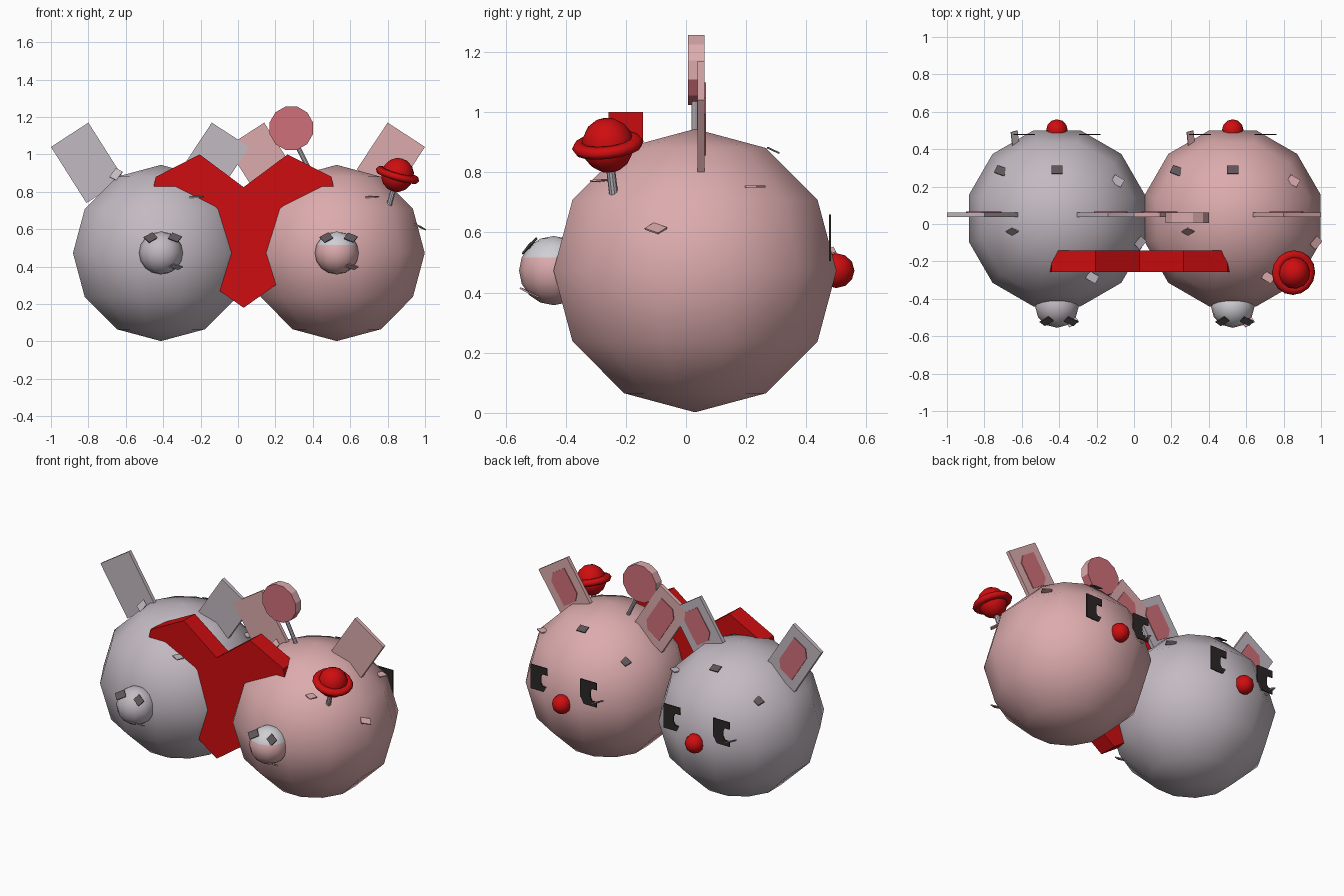
import bpy, bmesh, math
from mathutils import Matrix, Vector, Euler

if "Cube" in bpy.data.objects:
    bpy.data.objects.remove(bpy.data.objects["Cube"])


def material(name, rgb):
    m = bpy.data.materials.new(name)
    m.diffuse_color = (*rgb, 1)
    m.use_nodes = True
    m.node_tree.nodes["Principled BSDF"].inputs["Base Color"].default_value = m.diffuse_color
    return m


GREY = material("soft_grey", (0.55, 0.49, 0.54))
PINK = material("soft_pink", (0.72, 0.41, 0.42))
ROSE = material("rose", (0.62, 0.16, 0.19))
RED = material("red", (0.62, 0.004, 0.005))
BLACK = material("eye_black", (0.025, 0.02, 0.02))
DARK = material("dark_tuft", (0.11, 0.09, 0.095))
PALE = material("pale_grey", (0.62, 0.62, 0.66))


def finish(name, bm, mats, smooth=False):
    bmesh.ops.recalc_face_normals(bm, faces=bm.faces)
    me = bpy.data.meshes.new(name)
    for f in bm.faces:
        f.smooth = smooth
    bm.to_mesh(me)
    bm.free()
    for m in mats:
        me.materials.append(m)
    ob = bpy.data.objects.new(name, me)
    bpy.context.collection.objects.link(ob)
    return ob


def ball(name, loc, scale, mat, seg=12, rings=6, rot=None):
    bm = bmesh.new()
    bmesh.ops.create_uvsphere(bm, u_segments=seg, v_segments=rings, radius=1)
    m = Matrix.Translation(loc) @ (rot or Matrix.Identity(4)) @ Matrix.Diagonal((*scale, 1))
    bm.transform(m)
    return finish(name, bm, [mat], True)


def plate(name, outline, y0, y1, mat):
    """Outline in x, z extruded from y0 to y1."""
    bm = bmesh.new()
    f = bm.faces.new([bm.verts.new((x, y0, z)) for x, z in outline])
    r = bmesh.ops.extrude_face_region(bm, geom=[f])
    vs = [v for v in r["geom"] if isinstance(v, bmesh.types.BMVert)]
    bmesh.ops.translate(bm, vec=(0, y1 - y0, 0), verts=vs)
    return finish(name, bm, [mat])


def rod(name, a, b, r, mat, seg=10):
    a, b = Vector(a), Vector(b)
    bm = bmesh.new()
    bmesh.ops.create_cone(bm, cap_ends=True, segments=seg, radius1=r, radius2=r,
                          depth=(b - a).length)
    q = (b - a).to_track_quat('Z', 'Y').to_matrix().to_4x4()
    bm.transform(Matrix.Translation((a + b) / 2) @ q)
    return finish(name, bm, [mat])


def tuft(name, loc, rot, mat, size=(0.06, 0.045, 0.006)):
    bm = bmesh.new()
    bmesh.ops.create_cube(bm, size=1)
    e = Euler([math.radians(d) for d in rot]).to_matrix().to_4x4()
    bm.transform(Matrix.Translation(loc) @ e @ Matrix.Diagonal((*size, 1)))
    return finish(name, bm, [mat])


def ear(name, cx, corner, across, along, mat):
    """Tilted slab with a rose inner panel on its rear face."""
    c, u, v = Vector((cx + corner[0], corner[1])), Vector(across), Vector(along)
    plate(name, [c, c + u, c + u + v, c + v], 0.038, 0.062, mat)
    inner = [(0.22, 0.3), (0.38, 0.17), (0.78, 0.17), (0.78, 0.72), (0.62, 0.85), (0.22, 0.85)]
    plate(name + "_inner", [c + u * s + v * t for s, t in inner], 0.061, 0.067, ROSE)


TURN = Matrix.Rotation(math.radians(15), 4, 'Z')
CY, CZ = 0.03, 0.473

# Surface tufts: offset from body centre, rotation, dark or not
TUFTS = [((-0.30, 0.255, 0.27), (-20, -15, -20), True),
         ((0.0, 0.26, 0.40), (-25, 0, 0), True),
         ((0.325, 0.20, 0.28), (0, 0, -30), False),
         ((0.445, -0.13, 0.14), (25, 15, 50), False),
         ((-0.24, -0.07, 0.42), (40, -50, 30), False),
         ((0.19, -0.315, 0.30), (5, 0, -30), False)]

for side, cx, mat in (("left", -0.412, GREY), ("right", 0.528, PINK)):
    # Body, nose and tail
    ball(side + "_body", (cx, CY, CZ), (0.487, 0.487, 0.471), mat, rot=TURN)
    ball(side + "_nose", (cx, 0.50, CZ), (0.058, 0.06, 0.058), RED)
    tail = ball(side + "_tail", (cx, -0.44, CZ), (0.117, 0.115, 0.115), mat, 12, 8)
    tail.data.materials.append(PALE)
    if side == "right":
        for p in tail.data.polygons:
            p.material_index = int(p.normal.z > 0.5)

    # Ears
    ear(side + "_ear_a", cx, (-0.588, 1.04), (0.20, 0.13), (0.19, -0.30), mat)
    ear(side + "_ear_b", cx, (0.472, 1.04), (-0.20, 0.13), (-0.165, -0.25), mat)

    # Notched flat eyes
    for i, dx in enumerate((-0.175, 0.175)):
        x0, x1, z0, z1 = cx + dx - 0.058, cx + dx + 0.058, 0.505, 0.66
        xn = x0 + 0.045
        plate(f"{side}_eye_{i + 1}",
              [(x0, z0), (x1, z0), (x1, z1), (x0, z1), (x0, 0.615),
               (xn - 0.01, 0.615), (xn, 0.595), (xn, 0.56), (xn - 0.01, 0.54), (x0, 0.54)],
              0.476, 0.482, BLACK)

    # Tufts on body, cheek and tail
    for i, (o, r, dark) in enumerate(TUFTS):
        tuft(f"{side}_tuft_{i + 1}", (cx + o[0], CY + o[1], CZ + o[2]), r,
             DARK if dark else mat)
    tuft(side + "_cheek_tuft", (cx - 0.225, 0.46, 0.53), (20, 25, 15), mat,
         (0.04, 0.075, 0.006))
    for i, (dx, z, r, m) in enumerate(((-0.055, 0.555, (45, -25, 30), DARK),
                                       (0.075, 0.555, (45, 20, -25), DARK),
                                       (0.08, 0.40, (-20, 15, 30), mat))):
        tuft(f"{side}_tail_tuft_{i + 1}", (cx + dx, -0.52, z), r, m)

# Heart joining the two bodies
half = [(0.235, 1.0), (0.47, 0.88), (0.49, 0.78), (0.43, 0.55), (0.17, 0.30)]
outline = ([(0.03, 0.825)] + [(0.03 + x, z) for x, z in half] + [(0.03, 0.18)]
           + [(0.03 - x, z) for x, z in reversed(half)])
plate("heart", outline, -0.257, -0.143, RED)

# Flat lollipop
bm = bmesh.new()
bmesh.ops.create_cone(bm, cap_ends=True, segments=12, radius1=0.12, radius2=0.12, depth=0.055)
bm.transform(Matrix.Translation((0.285, 0.034, 1.14)) @ Matrix.Rotation(math.radians(90), 4, 'X')
             @ TURN)
disc = finish("flat_lollipop", bm, [ROSE, PINK])
for p in disc.data.polygons:
    p.material_index = int(abs(p.normal.y) < 0.5 and p.normal.z > -0.1)
rod("flat_lollipop_stick", (0.31, 0.03, 1.06), (0.41, 0.03, 0.86), 0.012, GREY)

# Round lollipop with a tilted rim
centre = Vector((0.853, -0.26, 0.89))
axis = Vector((0.28, -0.12, 1)).normalized()
tilt = axis.to_track_quat('Z', 'Y').to_matrix().to_4x4()
ball("round_lollipop", centre, (0.088, 0.088, 0.092), RED, 12, 8, tilt)
bm = bmesh.new()
profile = [(0.075, -0.02), (0.11, -0.017), (0.12, 0.0), (0.11, 0.017), (0.075, 0.02)]
vs = [bm.verts.new((r, 0, z)) for r, z in profile]
es = [bm.edges.new((vs[i], vs[(i + 1) % 5])) for i in range(5)]
bmesh.ops.spin(bm, geom=vs + es, axis=(0, 0, 1), cent=(0, 0, 0), steps=16, angle=math.tau)
bmesh.ops.remove_doubles(bm, verts=bm.verts, dist=0.0005)
bm.transform(Matrix.Translation(centre) @ tilt)
finish("round_lollipop_rim", bm, [RED], True)
rod("round_lollipop_stick", centre - axis * 0.06, centre - axis * 0.17, 0.015, GREY)
